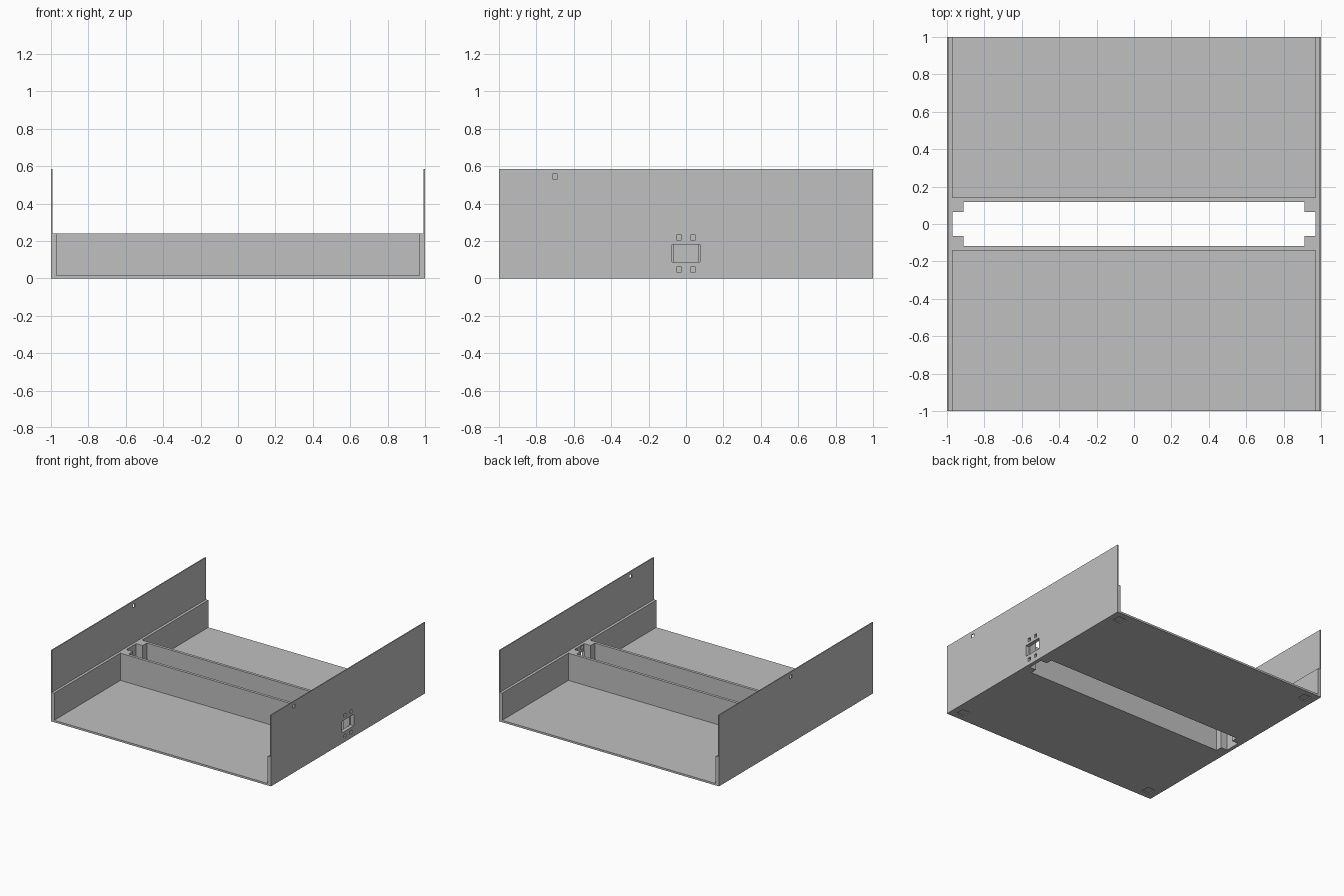
import bpy
import bmesh
from mathutils import Matrix, Vector

default = bpy.data.objects.get("Cube")
if default:
    bpy.data.objects.remove(default, do_unlink=True)

grey = bpy.data.materials.new("plain grey")
grey.use_nodes = True
grey.diffuse_color = (0.53, 0.53, 0.53, 1)
grey.node_tree.nodes["Principled BSDF"].inputs["Base Color"].default_value = grey.diffuse_color

WALL = 0.97      # inner face of the thick side wall
PLATE = 0.992    # inner face of the thin upper plate
RIM = 0.24       # tray height
TOP = 0.585      # side plate height
FLOOR = 0.016    # floor thickness
SLOT = 0.118     # half width of the central slot
RIB = 0.141      # outer face of the ribs
POST = 0.064     # half gap between the posts


def finish(name, bm):
    bmesh.ops.recalc_face_normals(bm, faces=bm.faces)
    mesh = bpy.data.meshes.new(name)
    bm.to_mesh(mesh)
    bm.free()
    mesh.materials.append(grey)
    obj = bpy.data.objects.new(name, mesh)
    bpy.context.collection.objects.link(obj)
    return obj


def boxes(name, spans):
    """One object made of boxes, each given by two opposite corners."""
    bm = bmesh.new()
    for a, b in spans:
        a, b = Vector(a), Vector(b)
        size = [abs(v) for v in b - a]
        bmesh.ops.create_cube(bm, size=1, matrix=Matrix.Translation((a + b) / 2) @ Matrix.Diagonal((*size, 1)))
    return finish(name, bm)


def around(centre, half):
    c, h = Vector(centre), Vector(half)
    return c - h, c + h


def cut(obj, spans):
    """Cut boxes out of an object and bake the result."""
    cutter = boxes("cutter", spans)
    cutter.hide_render = True
    mod = obj.modifiers.new("cut", "BOOLEAN")
    mod.operation = "DIFFERENCE"
    mod.solver = "EXACT"
    mod.object = cutter
    bpy.context.view_layer.update()
    baked = bpy.data.meshes.new_from_object(obj.evaluated_get(bpy.context.evaluated_depsgraph_get()))
    obj.modifiers.clear()
    obj.data = baked
    bpy.data.objects.remove(cutter, do_unlink=True)


def side_wall(name, s):
    """Stepped wall profile run from front to back."""
    profile = [(WALL, 0), (1, 0), (1, TOP), (PLATE, TOP), (PLATE, RIM), (WALL, RIM)]
    bm = bmesh.new()
    face = bm.faces.new([bm.verts.new((s * x, -1, z)) for x, z in profile])
    run = bmesh.ops.extrude_face_region(bm, geom=[face])
    bmesh.ops.translate(bm, vec=(0, 2, 0), verts=[v for v in run["geom"] if isinstance(v, bmesh.types.BMVert)])
    return finish(name, bm)


# Side walls with their square holes
hole = (0.1, 0.014, 0.014)
left_wall = side_wall("left_wall", 1)
openings = [around((1, 0, 0.135), (0.1, 0.076, 0.047)), around((1, -0.7, 0.544), hole)]
openings += [around((1, y, z), hole) for y in (-0.0375, 0.0375) for z in (0.047, 0.218)]
cut(left_wall, openings)
right_wall = side_wall("right_wall", -1)
cut(right_wall, [around((-1, 0.065, 0.544), hole)])

# Floor panels with foot recesses, ribs and corner posts along the slot
for label, s in (("front", -1), ("back", 1)):
    floor = boxes(label + "_floor", [((-WALL, s * SLOT, 0), (WALL, s, FLOOR))])
    cut(floor, [around((x, s * 0.915, 0), (0.036, 0.036, 0.008)) for x in (-0.91, 0.91)])
    boxes(label + "_rib", [((-WALL, s * SLOT, FLOOR), (WALL, s * RIB, RIM))])
    boxes(label + "_posts", [((x * 0.911, s * POST, 0), (x * WALL, s * SLOT, RIM)) for x in (-1, 1)])
